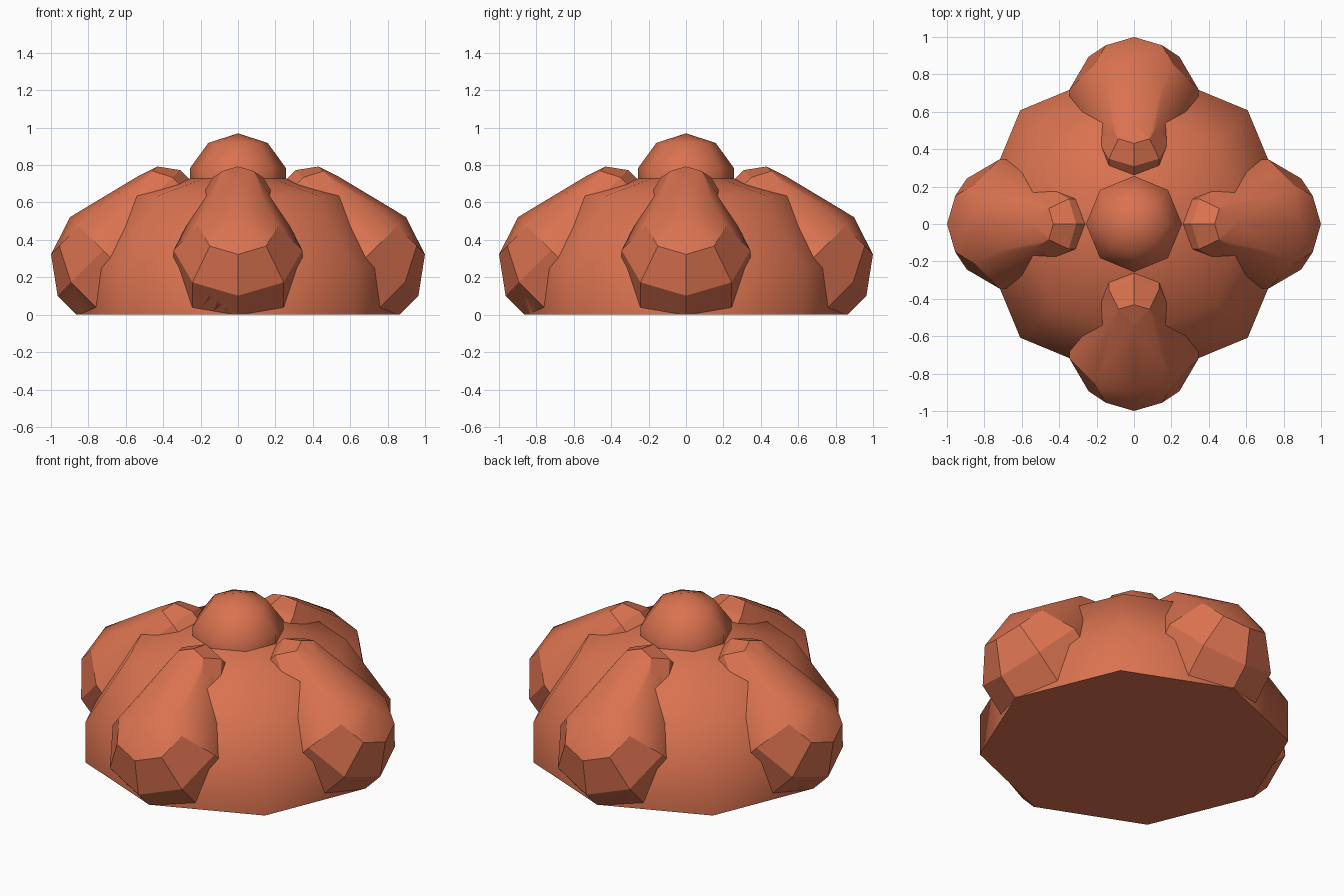
import bpy, bmesh, math
from mathutils import Matrix, Vector

if "Cube" in bpy.data.objects:
    bpy.data.objects.remove(bpy.data.objects["Cube"])

mat = bpy.data.materials.new("terracotta")
mat.diffuse_color = (0.70, 0.17, 0.08, 1)
mat.use_nodes = True
mat.node_tree.nodes["Principled BSDF"].inputs["Base Color"].default_value = mat.diffuse_color


def finish(name, bm, angle=60):
    bmesh.ops.recalc_face_normals(bm, faces=bm.faces)
    me = bpy.data.meshes.new(name)
    bm.to_mesh(me)
    bm.free()
    ob = bpy.data.objects.new(name, me)
    bpy.context.collection.objects.link(ob)
    me.materials.append(mat)
    bpy.ops.object.select_all(action='DESELECT')
    ob.select_set(True)
    bpy.context.view_layer.objects.active = ob
    bpy.ops.object.shade_smooth_by_angle(angle=math.radians(angle))
    return ob


def ball(bm, centre, radius, tilt=0):
    bmesh.ops.create_uvsphere(
        bm, u_segments=8, v_segments=5, radius=radius,
        matrix=Matrix.Translation(centre) @ Matrix.Rotation(tilt, 4, 'Y'))


# Eight-sided dome body: straight wall, one slanted ring, shallow top
bm = bmesh.new()
rings = []
for r, z in [(0.86, 0), (0.86, 0.25), (0.61, 0.635)]:
    rings.append([bm.verts.new((r * math.cos(k * math.pi / 4),
                                r * math.sin(k * math.pi / 4), z)) for k in range(8)])
top = bm.verts.new((0, 0, 0.795))
bm.faces.new(rings[0][::-1])
for k in range(8):
    n = (k + 1) % 8
    for lo, hi in zip(rings, rings[1:]):
        bm.faces.new((lo[k], lo[n], hi[n], hi[k]))
    bm.faces.new((rings[2][k], rings[2][n], top))
finish("dome_body", bm)

# Knob on the top
bm = bmesh.new()
ball(bm, (0, 0, 0.70), 0.27)
finish("top_knob", bm, 80)

# Four tapered lobes: hull of a large outer and a small inner ball
for i, side in enumerate(("right", "back", "left", "front")):
    bm = bmesh.new()
    ball(bm, (0.642, 0, 0.266), 0.362, math.radians(45))
    ball(bm, (0.40, 0, 0.595), 0.20, math.radians(45))
    hull = bmesh.ops.convex_hull(bm, input=bm.verts[:])
    junk = set(hull["geom_interior"]) | set(hull["geom_unused"])
    bmesh.ops.delete(bm, geom=[g for g in junk if isinstance(g, bmesh.types.BMVert)],
                     context='VERTS')
    # Trim below the base plane
    cut = bmesh.ops.bisect_plane(bm, geom=bm.verts[:] + bm.edges[:] + bm.faces[:],
                                 plane_co=(0, 0, 0.002), plane_no=(0, 0, 1),
                                 clear_inner=True)
    rim = [e for e in cut["geom_cut"] if isinstance(e, bmesh.types.BMEdge)]
    if rim:
        bmesh.ops.holes_fill(bm, edges=rim)
    bm.transform(Matrix.Rotation(i * math.pi / 2, 4, 'Z'))
    finish(side + "_lobe", bm, 80)
